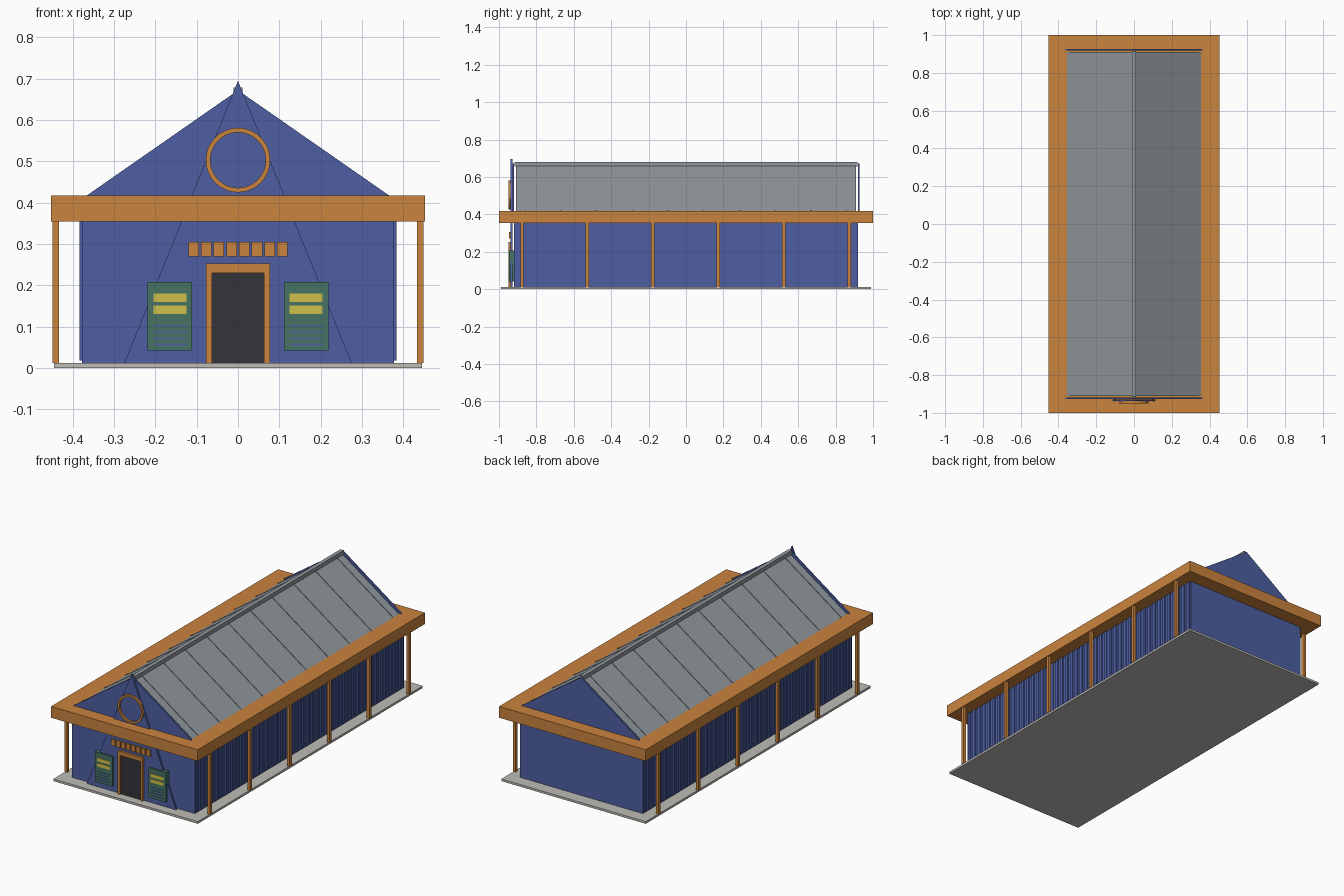
import bpy, math
from mathutils import Vector

if "Cube" in bpy.data.objects:
    bpy.data.objects.remove(bpy.data.objects["Cube"])


def material(name, r, g, b):
    # sRGB bytes to linear colour
    lin = [((c / 255 + 0.055) / 1.055) ** 2.4 for c in (r, g, b)]
    m = bpy.data.materials.new(name)
    m.use_nodes = True
    m.diffuse_color = (*lin, 1)
    m.node_tree.nodes["Principled BSDF"].inputs["Base Color"].default_value = (*lin, 1)
    return m


BLUE = material("blue paint", 77, 95, 162)
ORANGE = material("orange timber", 202, 131, 62)
GREY = material("grey roofing", 146, 152, 158)
STONE = material("pale concrete", 190, 188, 182)
GREEN = material("green board", 70, 116, 100)
YELLOW = material("yellow lettering bar", 208, 192, 76)
DARK = material("dark door", 52, 52, 58)


def mesh(name, verts, faces, mat):
    me = bpy.data.meshes.new(name)
    me.from_pydata(verts, [], faces)
    me.materials.append(mat)
    ob = bpy.data.objects.new(name, me)
    bpy.context.collection.objects.link(ob)
    return ob


def prism(name, outline, y0, y1, mat):
    """Extrude an (x, z) outline, given anticlockwise from the front, along y."""
    n = len(outline)
    verts = [(x, y, z) for y in (y0, y1) for x, z in outline]
    sides = [(i, i + n, (i + 1) % n + n, (i + 1) % n) for i in range(n)]
    return mesh(name, verts, [tuple(range(n)), tuple(reversed(range(n, 2 * n)))] + sides, mat)


def box(name, x, y, z, mat):
    """Box from (low, high) pairs."""
    outline = [(x[0], z[0]), (x[1], z[0]), (x[1], z[1]), (x[0], z[1])]
    return prism(name, outline, y[0], y[1], mat)


def triangle(name, half, base, apex, y0, y1, mat):
    return prism(name, [(-half, base), (half, base), (0, apex)], y0, y1, mat)


FLOOR, EAVE, TOP = 0.012, 0.355, 0.418

# Ground slab, hall body and the wide flat canopy
box("floor_slab", (-0.445, 0.445), (-0.99, 0.99), (0, FLOOR), STONE)
box("hall_walls", (-0.378, 0.378), (-0.92, 0.92), (FLOOR, EAVE), BLUE)
box("canopy", (-0.452, 0.452), (-1, 1), (EAVE, TOP), ORANGE)

# Roof with ridge cap and gable ends
RIDGE = 0.665
triangle("roof", 0.355, TOP, RIDGE, -0.91, 0.91, GREY)
box("ridge_cap", (-0.011, 0.011), (-0.917, 0.917), (0.655, 0.679), GREY)
triangle("front_gable", 0.365, TOP, 0.672, -0.927, -0.919, BLUE)
triangle("back_gable", 0.365, TOP, 0.672, 0.919, 0.927, BLUE)

for side, s in (("left", 1), ("right", -1)):
    # Standing seams down each roof slope
    for i in range(10):
        y = -0.86 + i * 0.191
        strip = [(0, RIDGE), (s * 0.355, TOP), (s * 0.358, TOP + 0.002), (0, RIDGE + 0.004)]
        if s > 0:
            strip.reverse()
            strip = strip[::-1]
        seam = strip if s < 0 else [strip[0], strip[1], strip[2], strip[3]]
        if s > 0:
            seam = seam[:]
        else:
            seam = seam[::-1]
        prism(f"{side}_roof_seam_{i + 1}", seam, y - 0.002, y + 0.002, GREY)

    # Upright cladding ribs on the long walls
    for i in range(46):
        y = -0.9 + i * 0.04
        x = sorted((s * 0.376, s * 0.384))
        box(f"{side}_wall_rib_{i + 1}", x, (y - 0.01, y + 0.01), (FLOOR + 0.006, EAVE), BLUE)

    # Veranda posts
    for i in range(6):
        y = -0.877 + i * 0.35
        x = sorted((s * 0.433, s * 0.449))
        box(f"{side}_post_{i + 1}", x, (y - 0.009, y + 0.009), (FLOOR, EAVE), ORANGE)

# Tall pointed panel on the front
triangle("front_spire_panel", 0.275, FLOOR, 0.695, -0.938, -0.928, BLUE)

# Round window ring
N = 48
verts, faces = [], []
for i in range(N):
    a = 2 * math.pi * i / N
    for r, y in ((0.078, -0.949), (0.067, -0.949), (0.067, -0.938), (0.078, -0.938)):
        verts.append((r * math.cos(a), y, 0.503 + r * math.sin(a)))
    for k in range(4):
        j, l = (i + 1) % N, (k + 1) % 4
        faces.append((4 * i + k, 4 * j + k, 4 * j + l, 4 * i + l))
mesh("gable_ring", verts, faces, ORANGE)

# Row of small tiles above the door
for i in range(8):
    x = -0.1075 + i * 0.0307
    box(f"name_tile_{i + 1}", (x - 0.0128, x + 0.0128), (-0.947, -0.938), (0.27, 0.305), ORANGE)

# Door and its frame
box("door", (-0.063, 0.063), (-0.942, -0.936), (FLOOR, 0.23), DARK)
prism("door_frame", [(-0.078, FLOOR), (-0.063, FLOOR), (-0.063, 0.23), (0.063, 0.23),
                     (0.063, FLOOR), (0.078, FLOOR), (0.078, 0.253), (-0.078, 0.253)],
      -0.95, -0.936, ORANGE)

# Notice boards with bars and thin lines
for side, s in (("left", 1), ("right", -1)):
    cx = s * 0.165
    box(f"{side}_board", (cx - 0.054, cx + 0.054), (-0.947, -0.919), (0.042, 0.208), GREEN)
    bar = (cx - 0.04, cx + 0.04)
    for i, z in enumerate((0.141, 0.17)):
        box(f"{side}_board_bar_{i + 1}", bar, (-0.95, -0.946), (z - 0.01, z + 0.01), YELLOW)
    for i in range(4):
        z = 0.057 + i * 0.015
        box(f"{side}_board_line_{i + 1}", bar, (-0.949, -0.946), (z - 0.002, z + 0.002), BLUE)
